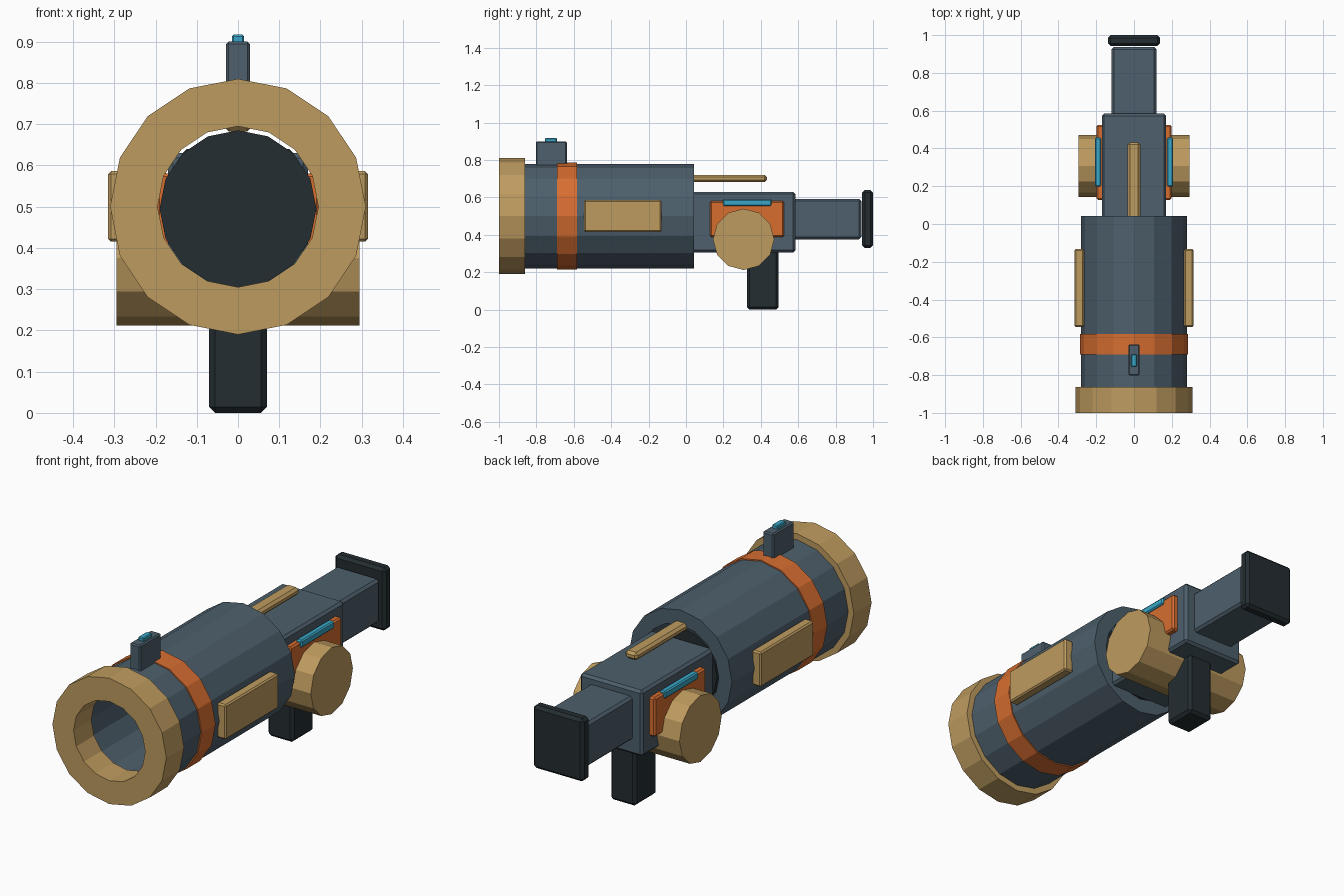
import bpy, bmesh
from math import sin, cos, pi

if "Cube" in bpy.data.objects:
    bpy.data.objects.remove(bpy.data.objects["Cube"])


def material(name, rgb):
    m = bpy.data.materials.new(name)
    m.diffuse_color = (*rgb, 1)
    m.use_nodes = True
    m.node_tree.nodes["Principled BSDF"].inputs["Base Color"].default_value = m.diffuse_color
    return m


SLATE = material("slate", (0.075, 0.115, 0.15))
DARK = material("dark", (0.017, 0.026, 0.031))
TAN = material("tan", (0.52, 0.33, 0.115))
ORANGE = material("orange", (0.68, 0.155, 0.03))
CYAN = material("cyan", (0.04, 0.39, 0.58))


def finish(name, bm, mat):
    bmesh.ops.recalc_face_normals(bm, faces=bm.faces)
    me = bpy.data.meshes.new(name)
    bm.to_mesh(me)
    bm.free()
    me.materials.append(mat)
    ob = bpy.data.objects.new(name, me)
    bpy.context.collection.objects.link(ob)
    return ob


def box(name, x, y, z, mat, bevel=0.01):
    """Bevelled box from (min, max) pairs."""
    bm = bmesh.new()
    bmesh.ops.create_cube(bm, size=1)
    for v in bm.verts:
        for i, (a, b) in enumerate((x, y, z)):
            v.co[i] = (a + b) / 2 + v.co[i] * (b - a)
    bmesh.ops.bevel(bm, geom=bm.edges[:], offset=bevel, segments=1,
                    affect='EDGES', profile=0.5)
    return finish(name, bm, mat)


def tube(name, outer, inner, y0, y1, mat, zc=0.5, n=16):
    """Faceted tube along y; inner = 0 makes a solid disc."""
    bm = bmesh.new()

    def ring(r, y):
        return [bm.verts.new((r * sin(2 * pi * i / n), y, zc + r * cos(2 * pi * i / n)))
                for i in range(n)]

    rings = [ring(outer, y0), ring(outer, y1)]
    if inner:
        rings += [ring(inner, y1), ring(inner, y0)]
        pairs = list(zip(rings, rings[1:] + rings[:1]))
    else:
        pairs = [(rings[0], rings[1])]
        bm.faces.new(rings[0])
        bm.faces.new(rings[1])
    for a, b in pairs:
        for i in range(n):
            j = (i + 1) % n
            bm.faces.new((a[i], a[j], b[j], b[i]))
    return finish(name, bm, mat)


# Barrel, muzzle and band
tube("barrel", 0.28, 0.208, -0.88, 0.043, SLATE)
tube("muzzle_ring", 0.31, 0.195, -1.0, -0.862, TAN)
tube("barrel_band", 0.286, 0.27, -0.69, -0.583, ORANGE)
tube("bore_plug", 0.19, 0, 0.0, 0.03, DARK, zc=0.495)

# Front sight
box("sight_post", (-0.029, 0.029), (-0.802, -0.637), (0.75, 0.9), SLATE, 0.006)
box("sight_light", (-0.015, 0.015), (-0.755, -0.69), (0.89, 0.917), CYAN, 0.004)

# Receiver, top rail, stock, grip
box("receiver", (-0.17, 0.17), (0.025, 0.585), (0.306, 0.63), SLATE, 0.012)
box("top_rail", (-0.034, 0.034), (0.02, 0.432), (0.682, 0.721), TAN, 0.012)
box("stock", (-0.118, 0.118), (0.56, 0.937), (0.376, 0.592), SLATE, 0.012)
box("butt_plate", (-0.138, 0.138), (0.942, 1.0), (0.33, 0.64), DARK, 0.014)
box("grip", (-0.07, 0.07), (0.325, 0.495), (0.0, 0.34), DARK, 0.014)

# Drum running across the receiver
drum = tube("drum", 0.164, 0, -0.295, 0.295, TAN, zc=0, n=12)
drum.rotation_euler = (0, 0, pi / 2)
drum.location = (0, 0.308, 0.376)

# Details repeated on both sides
for s, side in ((-1, "left"), (1, "right")):
    def span(a, b):
        return tuple(sorted((s * a, s * b)))
    box("barrel_panel_" + side, span(0.265, 0.315), (-0.545, -0.132), (0.415, 0.586), TAN, 0.007)
    box("side_plate_" + side, span(0.16, 0.198), (0.127, 0.525), (0.388, 0.581), ORANGE, 0.008)
    box("light_strip_" + side, span(0.175, 0.207), (0.198, 0.457), (0.554, 0.59), CYAN, 0.006)
